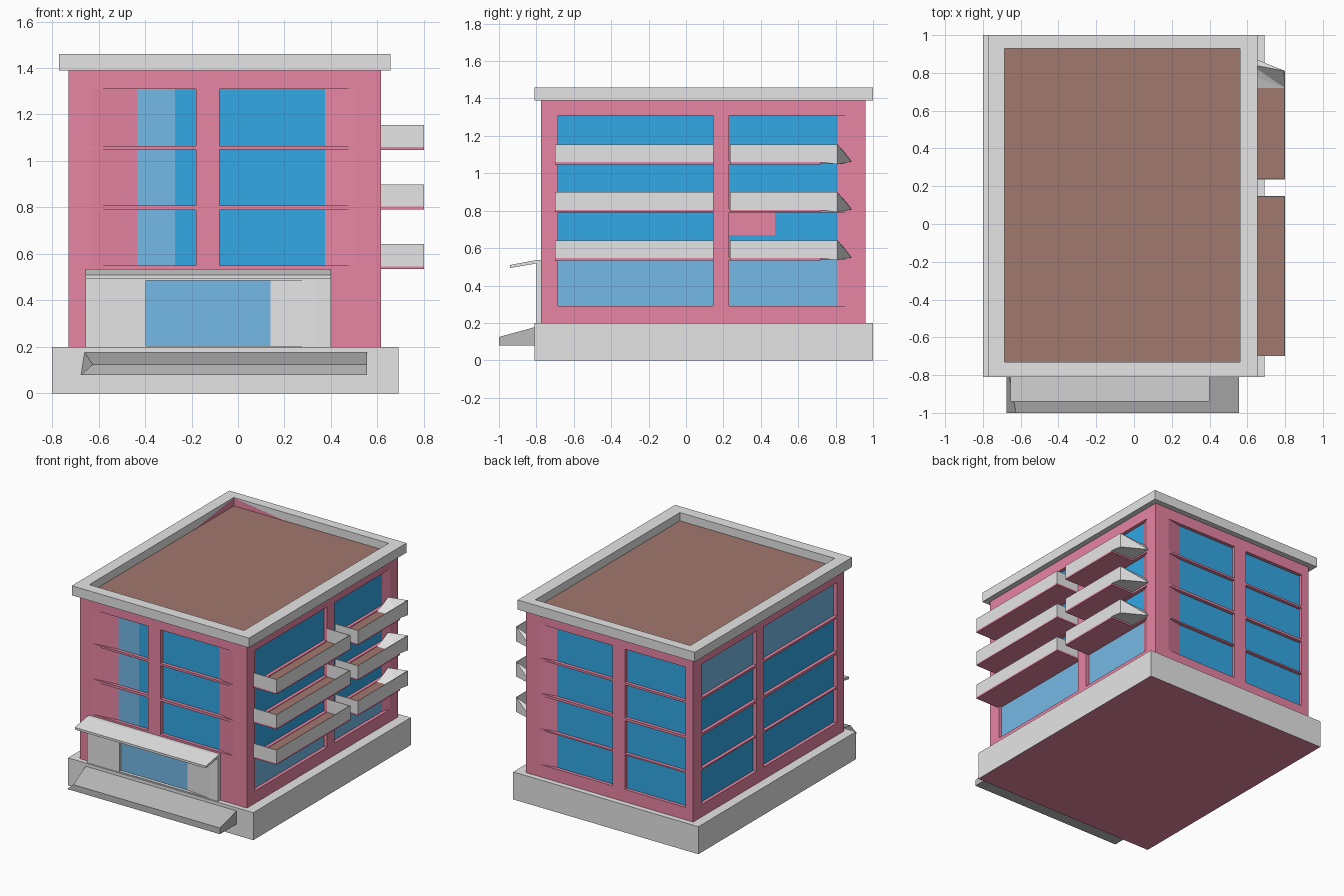
import bpy, bmesh

if "Cube" in bpy.data.objects:
    bpy.data.objects.remove(bpy.data.objects["Cube"])


def lin(c):
    return c / 12.92 if c <= 0.04045 else ((c + 0.055) / 1.055) ** 2.4


def mat(name, r, g, b):
    m = bpy.data.materials.new(name)
    m.diffuse_color = (lin(r / 255), lin(g / 255), lin(b / 255), 1)
    m.use_nodes = True
    m.node_tree.nodes["Principled BSDF"].inputs["Base Color"].default_value = m.diffuse_color
    return m


MATS = [mat("pale grey", 229, 229, 229), mat("pink", 231, 133, 163),
        mat("blue glass", 50, 168, 230), mat("light blue glass", 117, 185, 230),
        mat("brown", 161, 120, 109), mat("mid grey", 188, 188, 188)]
GREY, PINK, BLUE, LIGHT, BROWN, MID = range(6)


def build(name, polys, recalc=True):
    """polys: list of (points, material index)"""
    bm = bmesh.new()
    for pts, mi in polys:
        bm.faces.new([bm.verts.new(p) for p in pts]).material_index = mi
    bmesh.ops.remove_doubles(bm, verts=bm.verts[:], dist=1e-5)
    if recalc:
        bmesh.ops.recalc_face_normals(bm, faces=bm.faces[:])
    me = bpy.data.meshes.new(name)
    bm.to_mesh(me)
    bm.free()
    for m in MATS:
        me.materials.append(m)
    ob = bpy.data.objects.new(name, me)
    bpy.context.collection.objects.link(ob)
    return ob


def box(x0, x1, y0, y1, z0, z1, side=GREY, top=None, bottom=None):
    b = [(x0, y0), (x1, y0), (x1, y1), (x0, y1)]
    out = [([(x, y, z1) for x, y in b], side if top is None else top),
           ([(x, y, z0) for x, y in reversed(b)], side if bottom is None else bottom)]
    for p, q in zip(b, b[1:] + b[:1]):
        out.append(([(*p, z0), (*q, z0), (*q, z1), (*p, z1)], side))
    return out


def wall(P, u0, u1, z0, z1, cols, rows, color, tone, depth, used):
    """Flat wall with recessed panes. A column is (outer a, outer b, pane edges...)"""
    us = sorted({u0, u1} | {u for c in cols for u in c[:2]})
    zs = sorted({z0, z1} | {z for r in rows for z in r})
    out = []
    for ua, ub in zip(us, us[1:]):
        col = next((c for c in cols if c[0] == ua), None)
        for za, zb in zip(zs, zs[1:]):
            row = (za, zb)
            if not (col and row in rows and rows.index(row) in used):
                out.append(([P(ua, za, 0), P(ub, za, 0), P(ub, zb, 0), P(ua, zb, 0)], color))
                continue
            n, pe = rows.index(row), col[2:]
            for a, b in zip(pe, pe[1:]):                   # glass
                out.append(([P(a, za, depth), P(b, za, depth), P(b, zb, depth), P(a, zb, depth)], tone(n, a)))
            for o, i in ((ua, pe[0]), (ub, pe[-1])):       # side reveals, some slanted
                out.append(([P(o, za, 0), P(i, za, depth), P(i, zb, depth), P(o, zb, 0)], color))
            for z in row:                                  # sill and head
                out.append(([P(ua, z, 0), P(ub, z, 0)] + [P(u, z, depth) for u in reversed(pe)], color))
    return out


# Plinth, with a pink underside
build("plinth", box(-0.80, 0.69, -0.81, 1.0, 0, 0.2, GREY, GREY, PINK))

# Building body: four walls with recessed windows
X0, X1, Y0, Y1 = -0.73, 0.615, -0.775, 0.96
ROWS = [(0.29, 0.54), (0.55, 0.79), (0.808, 1.05), (1.065, 1.31)]
ALL = range(4)
body = wall(lambda u, z, d: (u, Y0 + d, z), X0, X1, 0.2, 1.39,
            [(-0.63, -0.18, -0.435, -0.27, -0.18), (-0.08, 0.51, -0.08, 0.375)],
            ROWS, PINK, lambda n, a: LIGHT if a < -0.4 else BLUE, 0.025, range(1, 4))
body += wall(lambda u, z, d: (u, Y1 - d, z), X0, X1, 0.2, 1.39,
             [(-0.67, -0.18, -0.67, -0.18), (-0.08, 0.50, -0.08, 0.385)],
             ROWS, PINK, lambda n, a: BLUE, 0.025, ALL)
body += wall(lambda u, z, d: (X1 - d, u, z), Y0, Y1, 0.2, 1.39,
             [(-0.685, 0.145, -0.685, 0.145), (0.23, 0.87, 0.23, 0.81)],
             ROWS, PINK, lambda n, a: LIGHT if n == 0 else BLUE, 0.025, ALL)
body += wall(lambda u, z, d: (X0 + d, u, z), Y0, Y1, 0.2, 1.39,
             [(-0.69, 0.145, -0.69, 0.145), (0.235, 0.86, 0.235, 0.86)],
             ROWS, PINK, lambda n, a: LIGHT if n == 3 else BLUE, 0.025, ALL)
build("building_body", body)
build("window_panel", box(0.588, 0.596, 0.23, 0.475, 0.67, 0.79, PINK))

# Parapet ring
outer = [(-0.77, -0.81), (0.655, -0.81), (0.655, 1.0), (-0.77, 1.0)]
inner = [(-0.685, -0.73), (0.56, -0.73), (0.56, 0.93), (-0.685, 0.93)]
ring = []
for i in range(4):
    j = (i + 1) % 4
    a, b, c, d = outer[i], outer[j], inner[j], inner[i]
    for z in (1.39, 1.46):
        ring.append(([(*a, z), (*b, z), (*c, z), (*d, z)], GREY))
    ring.append(([(*a, 1.39), (*b, 1.39), (*b, 1.46), (*a, 1.46)], GREY))
    ring.append(([(*d, 1.39), (*c, 1.39), (*c, 1.46), (*d, 1.46)], GREY))
build("parapet", ring)

# Sunken roof deck, with pink wall showing in the back left corner
H = 1.40
build("roof_deck", [([(*p, H) for p in inner], BROWN)], False)
cx, cy = -0.683, 0.928
build("roof_corner", [([(cx, cy, 1.458), (cx, cy, H), (cx + 0.42, cy, H)], PINK),
                      ([(cx, cy, 1.458), (cx, cy - 0.46, H), (cx, cy, H)], PINK)], False)


# Balconies: pink slab, brown floor, thin grey rails
def balcony(name, y0, y1, z, slanted_end):
    xw, xo, zt, t = X1, 0.80, z + 0.107, 0.005
    floor_end = 0.72 if slanted_end else y1
    build(name + "_floor", box(xw, xo, y0, floor_end, z, z + 0.012, PINK, BROWN))
    build(name + "_rail", box(xo - t, xo, y0, y1, z + 0.010, zt))
    build(name + "_near_rail", box(xw, xo - t, y0, y0 + t, z + 0.010, zt))
    if not slanted_end:
        build(name + "_far_rail", box(xw, xo - t, y1 - t, y1, z + 0.010, zt))
        return
    A, B, C = (xo, y1, zt), (xo, y1, z), (xw, 0.885, z + 0.015)
    D, E = (xo, 0.72, z + 0.012), (xw, 0.79, z + 0.04)
    W = (xw, 0.72, z + 0.012)
    C2 = (xw, 0.845, z + 0.068)
    build(name + "_slanted_end", [([A, B, C], GREY), ([A, C, C2], GREY), ([A, C2, D], GREY),
                                  ([C2, E, D], GREY), ([D, W, C], GREY), ([D, C, B], GREY),
                                  ([A, D, B], GREY), ([W, D, E], GREY), ([W, E, C2, C], GREY)])


for k, z in enumerate((0.535, 0.792, 1.048)):
    balcony(f"front_balcony_{k + 1}", -0.70, 0.148, z, False)
    balcony(f"back_balcony_{k + 1}", 0.235, 0.81, z, True)

# Entrance surround with recessed glass
ex0, ex1, ey, ez = -0.655, 0.40, -0.80, 0.53
ent = wall(lambda u, z, d: (u, ey + d, z), ex0, ex1, 0.2, ez, [(-0.395, 0.33, -0.395, 0.14)],
           [(0.205, 0.485)], GREY, lambda n, a: LIGHT, 0.022, [0])
for x in (ex0, ex1):
    ent.append(([(x, ey, 0.2), (x, Y0, 0.2), (x, Y0, ez), (x, ey, ez)], GREY))
ent.append(([(ex0, ey, ez), (ex1, ey, ez), (ex1, Y0, ez), (ex0, Y0, ez)], GREY))
build("entrance_surround", ent)


# Profiles swept along x
def prism(name, prof, xa, xb, mi):
    """prof: (y, z, left inset) points"""
    a = [(xa + i, y, z) for y, z, i in prof]
    b = [(xb, y, z) for y, z, i in prof]
    polys = [(a, mi), (b, mi)]
    n = len(prof)
    for k in range(n):
        m = (k + 1) % n
        polys.append(([a[k], a[m], b[m], b[k]], mi))
    build(name, polys)


prism("entrance_canopy", [(-0.775, 0.536, 0), (-0.80, 0.536, 0), (-0.94, 0.51, 0),
                          (-0.94, 0.494, 0), (-0.80, 0.518, 0), (-0.775, 0.518, 0)], ex0, ex1, GREY)
prism("entrance_ramp", [(-0.81, 0.08, 0), (-1.0, 0.08, 0), (-1.0, 0.125, 0.05),
                        (-0.81, 0.177, 0.015)], -0.675, 0.555, MID)
